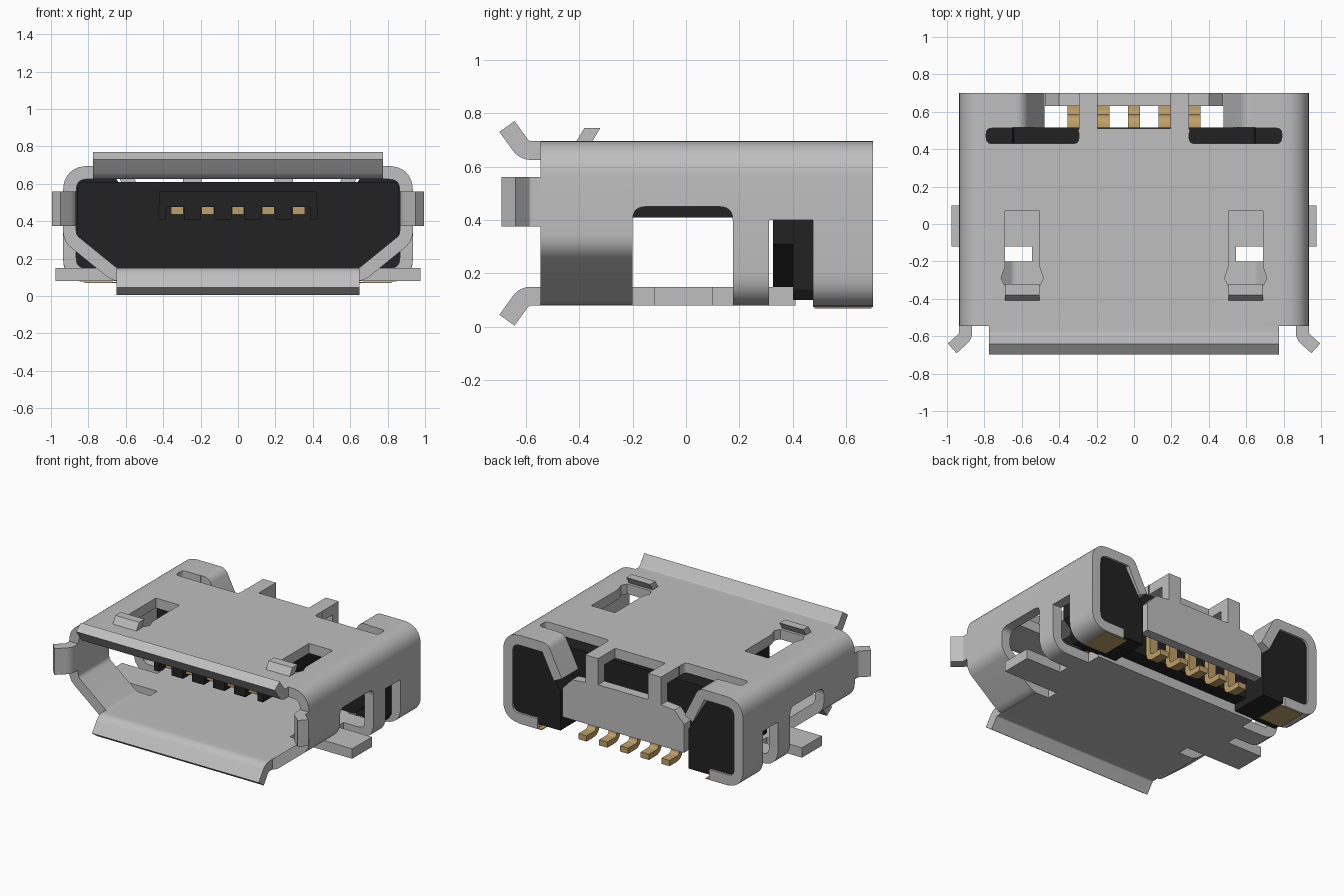
import bpy, bmesh, math
from mathutils import Vector

if "Cube" in bpy.data.objects:
    bpy.data.objects.remove(bpy.data.objects["Cube"])


def material(name, r, g, b):
    m = bpy.data.materials.new(name)
    m.diffuse_color = (r, g, b, 1)
    m.use_nodes = True
    m.node_tree.nodes["Principled BSDF"].inputs["Base Color"].default_value = m.diffuse_color
    return m


STEEL = material("steel grey", 0.52, 0.52, 0.52)
BLACK = material("black plastic", 0.016, 0.016, 0.016)
GOLD = material("gold contact", 0.52, 0.35, 0.14)
T = 0.07  # sheet thickness


def fillet(pts, r, closed=False, n=6):
    """Round the corners of a 2D path."""
    pts = [Vector(p) for p in pts]
    out = []
    for i, p in enumerate(pts):
        if not closed and i in (0, len(pts) - 1):
            out.append(p)
            continue
        a, b = pts[i - 1] - p, pts[(i + 1) % len(pts)] - p
        d = min(r * math.tan((math.pi - a.angle(b)) / 2), a.length * 0.49, b.length * 0.49)
        s, e = p + a.normalized() * d, p + b.normalized() * d
        for k in range(n + 1):
            t = k / n
            w = math.sin(math.pi * t) * 0.0 + 2 * t * (1 - t)
            out.append(s * (1 - t) ** 2 + p * w + e * t ** 2)
    return out


def strip(pts, t=T):
    """Give a 2D centre line a thickness."""
    pts = [Vector(p) for p in pts]
    left, right = [], []
    for i, p in enumerate(pts):
        d0 = (p - pts[i - 1]).normalized() if i else (pts[1] - p).normalized()
        d1 = (pts[i + 1] - p).normalized() if i < len(pts) - 1 else d0
        m = (d0 + d1).normalized()
        off = Vector((-m.y, m.x)) * (t / 2 / max(0.3, m.dot(d0)))
        left.append(p + off)
        right.append(p - off)
    return left + right[::-1]


def prism(name, poly, axis, lo, hi, mat):
    """Extrude a 2D outline along one axis."""
    place = {"x": lambda a, b, c: (c, a, b), "y": lambda a, b, c: (a, c, b),
             "z": lambda a, b, c: (a, b, c)}[axis]
    bm = bmesh.new()
    rings = [[bm.verts.new(place(p[0], p[1], c)) for p in poly] for c in (lo, hi)]
    n = len(poly)
    for i in range(n):
        j = (i + 1) % n
        bm.faces.new((rings[0][i], rings[0][j], rings[1][j], rings[1][i]))
    for ring in rings:
        bm.faces.new(ring)
    bmesh.ops.recalc_face_normals(bm, faces=bm.faces)
    me = bpy.data.meshes.new(name)
    bm.to_mesh(me)
    bm.free()
    me.materials.append(mat)
    ob = bpy.data.objects.new(name, me)
    bpy.context.collection.objects.link(ob)
    return ob


def rect(a0, a1, b0, b1):
    return [(a0, b0), (a1, b0), (a1, b1), (a0, b1)]


def box(name, x0, x1, y0, y1, z0, z1, mat):
    return prism(name, rect(x0, x1, y0, y1), "z", z0, z1, mat)


def bake(ob):
    """Apply the modifiers."""
    deps = bpy.context.evaluated_depsgraph_get()
    me = bpy.data.meshes.new_from_object(ob.evaluated_get(deps))
    ob.modifiers.clear()
    ob.data = me


def both(ob):
    """Mirror a part across x = 0."""
    mod = ob.modifiers.new("mirror", "MIRROR")
    mod.use_mirror_merge = False
    bake(ob)
    return ob


# Upper shell: bent sheet with windows, slots and latch holes cut out
arch = fillet([(-0.9, 0.40), (-0.9, 0.66), (0.9, 0.66), (0.9, 0.40)], 0.1, n=8)
shell = prism("shell", strip(arch), "y", -0.545, 0.70, STEEL)
cutters = [prism("window_cut", fillet(rect(-0.2, 0.175, 0.2, 0.45), 0.05, True), "x", -1.2, 1.2, STEEL),
           box("rear_cut", -0.195, 0.195, 0.51, 0.8, 0.5, 0.8, STEEL),
           box("post_cut", -0.4, 0.4, 0.63, 0.81, 0.49, 0.81, STEEL)]
for s in (-1, 1):
    hole = [(0.505, 0.07), (0.505, -0.23), (0.485, -0.29), (0.505, -0.33),
            (0.69, -0.33), (0.71, -0.29), (0.69, -0.23), (0.69, 0.07)]
    slot = fillet(rect(0.295, 0.79, 0.43, 0.512), 0.03, True)
    flap_gap = rect(0.295, 0.65, 0.505, 0.82)
    for nm, poly in (("latch_cut", hole), ("slot_cut", slot), ("flap_cut", flap_gap)):
        cutters.append(prism(nm, [(s * p[0], p[1]) for p in poly], "z", 0.48, 0.82, STEEL))
for c in cutters:
    mod = shell.modifiers.new("cut", "BOOLEAN")
    mod.operation = "DIFFERENCE"
    mod.solver = "EXACT"
    mod.object = c
bake(shell)
for c in cutters:
    bpy.data.objects.remove(c)

# Lower shell: sloped front walls, legs, rear wings and folded flaps
slope = fillet([(0.9, 0.40), (0.9, 0.31), (0.66, 0.115), (0.6, 0.115)], 0.08)
both(prism("front_slope", strip(slope), "y", -0.545, -0.2, STEEL))
leg = fillet([(0.9, 0.40), (0.9, 0.115), (0.6, 0.115)], 0.09)
both(prism("side_leg", strip(leg), "y", 0.175, 0.31, STEEL))
wing = fillet([(0.9, 0.40), (0.9, 0.11), (0.67, 0.11)], 0.09)
both(prism("rear_wing", strip(wing), "y", 0.475, 0.70, STEEL))
flap = fillet([(0.65, 0.66), (0.61, 0.66), (0.51, 0.46)], 0.06)
both(prism("rear_flap", strip(flap), "y", 0.515, 0.70, STEEL))

# Floor with solder tabs
half = [(0.65, -0.545), (0.65, -0.2), (0.545, -0.2), (0.545, -0.12), (0.975, -0.12),
        (0.975, 0.1), (0.7, 0.1), (0.7, 0.175), (0.64, 0.175), (0.64, 0.41)]
prism("floor", half + [(-x, y) for x, y in half[::-1]], "z", 0.08, 0.15, STEEL)

# Flared lips around the mouth
lip = fillet([(-0.54, 0.66), (-0.605, 0.66), (-0.67, 0.75)], 0.05)
prism("top_lip", strip(lip), "x", -0.775, 0.775, STEEL)
lip = fillet([(-0.54, 0.115), (-0.605, 0.115), (-0.67, 0.025)], 0.05)
prism("bottom_lip", strip(lip), "x", -0.65, 0.65, STEEL)
lip = fillet([(0.9, -0.54), (0.9, -0.6), (0.972, -0.665)], 0.05)
both(prism("side_lip", strip(lip), "z", 0.375, 0.56, STEEL))

# Latch hooks standing up from the top
hook = [(-0.437, 0.65), (-0.38, 0.745), (-0.32, 0.745), (-0.377, 0.65)]
both(prism("latch_hook", hook, "x", 0.505, 0.69, STEEL))

# Back plate hanging on two posts
half = [(0.475, 0.21), (0.475, 0.41), (0.40, 0.49), (0.295, 0.50),
        (0.295, 0.695), (0.195, 0.695), (0.195, 0.51)]
prism("back_plate", half + [(-x, z) for x, z in half[::-1]], "y", 0.63, 0.70, STEEL)

# Plastic body, corner blocks and tongue with ribs
half = [(0.68, 0.15), (0.86, 0.31), (0.86, 0.59), (0.84, 0.61)]
prism("body", half + [(-x, z) for x, z in half[::-1]], "y", 0.325, 0.515, BLACK)
block = [(0.5, 0.1), (0.84, 0.1), (0.866, 0.14), (0.866, 0.6), (0.84, 0.626), (0.65, 0.626),
         (0.52, 0.41), (0.5, 0.38)]
both(prism("corner_block", block, "y", 0.40, 0.685, BLACK))
box("tongue", -0.42, 0.42, -0.33, 0.33, 0.475, 0.56, BLACK)
for i in range(6):
    x = -0.405 + i * 0.162
    w = 0.02 if i in (0, 5) else 0.045
    box("tongue_rib", x - w, x + w, -0.33, 0.33, 0.41, 0.48, BLACK)

# Contacts under the tongue and bent pins at the rear
pin = strip(fillet([(0.48, 0.32), (0.565, 0.32), (0.565, 0.10), (0.69, 0.10)], 0.05), 0.04)
for i in range(5):
    x = (i - 2) * 0.162
    box("contact", x - 0.033, x + 0.033, -0.30, 0.33, 0.435, 0.477, GOLD)
    prism("pin", pin, "x", x - 0.032, x + 0.032, GOLD)

# Solder pads under the wings
both(box("solder_pad", 0.64, 0.82, 0.48, 0.695, 0.069, 0.0745, GOLD))

# Smooth the bends, keep the sheet edges sharp
bpy.ops.object.select_all(action="SELECT")
bpy.context.view_layer.objects.active = shell
bpy.ops.object.shade_smooth_by_angle(angle=math.radians(30))
